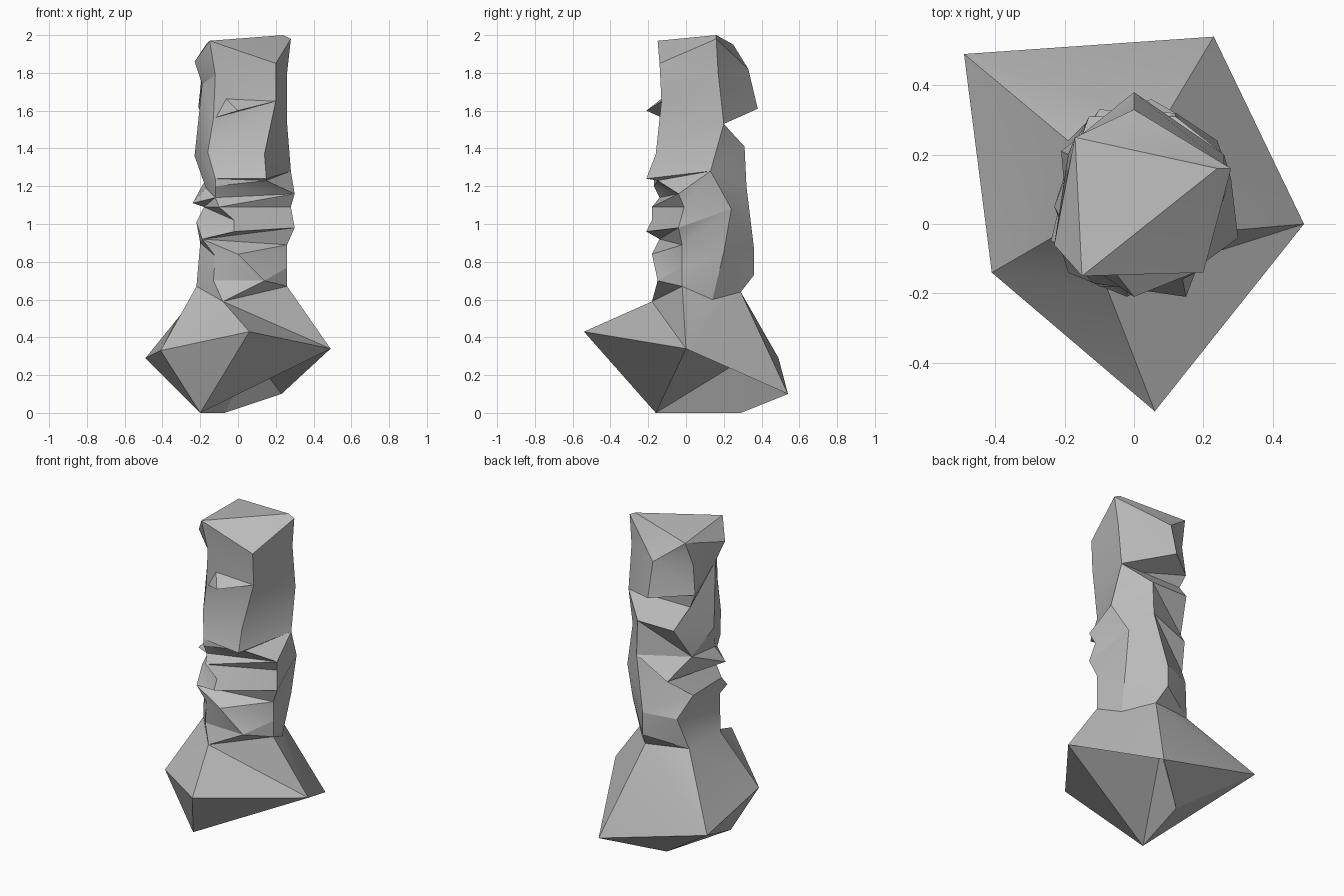
import bpy
import bmesh
import math
from mathutils import Vector

default_cube = bpy.data.objects.get("Cube")
if default_cube:
    bpy.data.objects.remove(default_cube, do_unlink=True)

# One stone colour
stone = bpy.data.materials.new("grey stone")
stone.use_nodes = True
stone_colour = (0.5, 0.5, 0.5, 1)
stone.diffuse_color = stone_colour
stone.node_tree.nodes["Principled BSDF"].inputs["Base Color"].default_value = stone_colour


class RockMesh:
    """Collects corners (in hundredths of a unit) and shares coincident ones."""

    def __init__(self):
        self.mesh = bmesh.new()
        self.corners = {}

    def corner(self, point):
        if point not in self.corners:
            self.corners[point] = self.mesh.verts.new(Vector(point) / 100)
        return self.corners[point]

    def face(self, *points):
        verts = list(dict.fromkeys(self.corner(point) for point in points))
        if len(verts) > 2 and self.mesh.faces.get(verts) is None:
            self.mesh.faces.new(verts)

    def fan(self, centre, *rim):
        """Join a closed rim to a centre point."""
        for near, far in zip(rim, rim[1:] + rim[:1]):
            self.face(centre, near, far)

    def zip_ridges(self, first, second):
        """Fill the gap between two descending ridges, highest corner first."""
        first_rest, second_rest = list(first), list(second)
        a, b = first_rest.pop(0), second_rest.pop(0)
        while first_rest or second_rest:
            if not second_rest or (first_rest and first_rest[0][2] >= second_rest[0][2]):
                lower = first_rest.pop(0)
                self.face(a, lower, b)
                a = lower
            else:
                lower = second_rest.pop(0)
                self.face(a, lower, b)
                b = lower

    def finish(self, name):
        bmesh.ops.recalc_face_normals(self.mesh, faces=self.mesh.faces)
        data = bpy.data.meshes.new(name)
        self.mesh.to_mesh(data)
        self.mesh.free()
        data.materials.append(stone)
        rock = bpy.data.objects.new(name, data)
        bpy.context.collection.objects.link(rock)
        bpy.ops.object.select_all(action="DESELECT")
        rock.select_set(True)
        bpy.context.view_layer.objects.active = rock
        bpy.ops.object.shade_smooth_by_angle(angle=math.radians(25))


# Foot corners
foot_back_right = (-49, 49, 29)
foot_back_left = (23, 54, 10)
foot_left = (49, 0, 34)
foot_front = (6, -54, 43)
foot_right = (-41, -14, 33)
ground_front = (-20, -16, 0)
ground_back = (-7, 29, 0)
hollow = (8, 33, 30)
brow = (-8, -18, 59)

# Crown corners
crown_front = (-15, -15, 197)
crown_left = (24, 16, 200)
crown_back = (-17, 25, 195)

# Broken vertical ridges, each from the crown down to the foot
front_upper = [
    crown_front, (-12, -13, 179), (-13, -13, 156), (-16, -12, 138),
    (-12, -17, 124), (-12, -17, 120), (-12, -14, 114), (-10, -18, 109),
    (-2, -18, 102), (-2, -21, 96), (-19, -14, 92)]
front_right_ridge = front_upper + [(-12, -14, 83), (-13, -14, 70), brow]
front_middle_ridge = front_upper + [(0, -18, 84), (14, -15, 70), brow]
front_left_ridge = [
    (20, -14, 185), (20, -13, 165), (14, -16, 137), (15, -21, 124),
    (15, -15, 123), (30, -4, 116), (28, -1, 109), (30, -4, 98),
    (26, -2, 89), (26, -2, 77), (26, -2, 67), foot_left]
left_ridge = [
    crown_left, (28, 16, 198), (26, 17, 180), (26, 20, 153), (28, 13, 128),
    (24, 24, 108), (23, 20, 85), (21, 14, 60), foot_left]
back_left_ridge = [
    crown_back, (0, 33, 182), (0, 38, 161), (10, 20, 153),
    (12, 31, 141), (12, 32, 120), (5, 36, 87), (5, 36, 73),
    (8, 29, 64), foot_back_left]
back_right_ridge = [
    crown_back, (-19, 20, 180), (-21, 21, 162), (-17, 20, 153),
    (-13, 31, 141), (-18, 20, 122), (-10, 33, 109), (-19, 20, 98),
    (-14, 29, 85), (-19, 24, 66), foot_back_right]
right_ridge = [
    crown_front, (-23, -6, 186), (-19, -2, 174), (-23, 5, 136),
    (-17, -4, 119), (-24, -5, 111), (-18, -4, 109), (-22, -4, 101),
    (-20, -5, 90), (-22, -3, 67), foot_right]

pillar = RockMesh()
ridges = [front_right_ridge, front_middle_ridge, front_left_ridge, left_ridge,
          back_left_ridge, back_right_ridge, right_ridge]
for index, ridge in enumerate(ridges):
    pillar.zip_ridges(ridge, ridges[(index + 1) % len(ridges)])

# Sloping crown
pillar.face(crown_front, front_left_ridge[0], crown_left)
pillar.face(crown_front, crown_left, crown_back)

# Jutting front of the foot
pillar.face(brow, foot_front, foot_left)
pillar.face(brow, foot_right, foot_front)

# Tapered underside, hollowed on the back left
for near, far in ((foot_right, foot_front), (foot_front, foot_left),
                  (ground_back, foot_back_right), (foot_back_right, foot_right)):
    pillar.face(ground_front, near, far)
pillar.face(ground_back, foot_back_left, foot_back_right)
pillar.fan(hollow, ground_front, foot_left, foot_back_left, ground_back)
pillar.finish("rock_pillar")

# Thin ledge on the upper front
ledge = RockMesh()
ledge_root = [(-13, -12, 156), (20, -13, 165), (-7, -12, 167)]
ledge.fan((0, -21, 160), *ledge_root)
ledge.face(*ledge_root)
ledge.finish("front_ledge")
